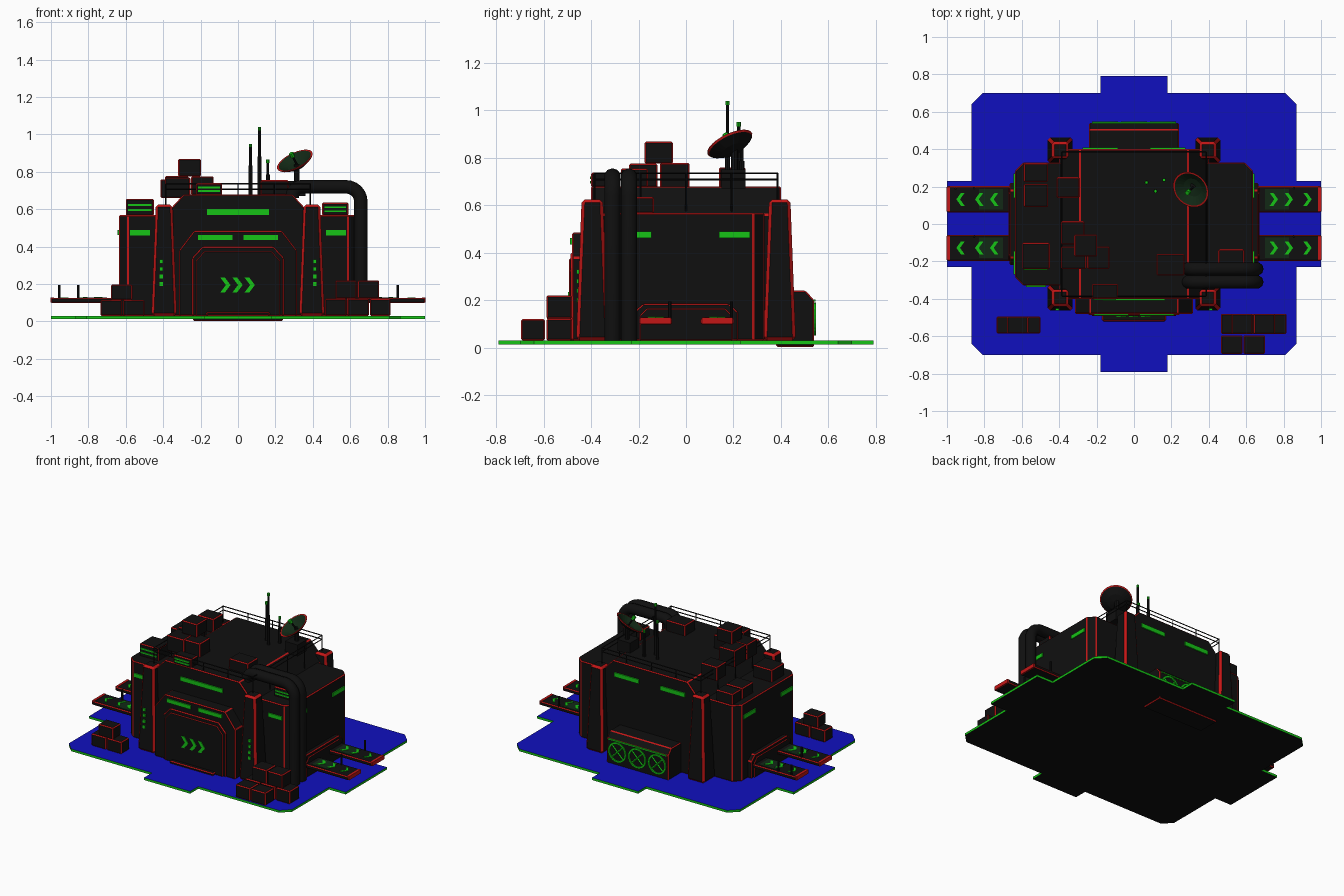
import bpy, bmesh, math
from mathutils import Vector, Matrix

if "Cube" in bpy.data.objects:
    bpy.data.objects.remove(bpy.data.objects["Cube"])


def material(name, rgb):
    m = bpy.data.materials.new(name)
    m.diffuse_color = (*rgb, 1)
    m.use_nodes = True
    m.node_tree.nodes["Principled BSDF"].inputs["Base Color"].default_value = m.diffuse_color
    return m


BLACK = material("black", (0.005, 0.005, 0.005))
RED = material("red", (0.55, 0.008, 0.008))
GREEN = material("green", (0.008, 0.55, 0.008))
DARK = material("dark_green", (0.006, 0.022, 0.008))
BLUE = material("blue", (0.005, 0.005, 0.52))


def finish(name, bm, mats, bevel=0.0):
    bmesh.ops.recalc_face_normals(bm, faces=bm.faces[:])
    me = bpy.data.meshes.new(name)
    bm.to_mesh(me)
    bm.free()
    for m in mats:
        me.materials.append(m)
    ob = bpy.data.objects.new(name, me)
    bpy.context.collection.objects.link(ob)
    if bevel:  # coloured edge trim
        mod = ob.modifiers.new("trim", 'BEVEL')
        mod.width, mod.segments, mod.material = bevel, 1, len(mats) - 1
        mod.limit_method, mod.angle_limit = 'ANGLE', math.radians(25)
    return ob


def prism(name, pts, axis, a, b, mats=(BLACK, RED), bevel=0.006):
    """Extrude a 2D outline along an axis from a to b."""
    place = {'x': lambda u, v, w: (w, u, v), 'y': lambda u, v, w: (u, w, v),
             'z': lambda u, v, w: (u, v, w)}[axis]
    bm = bmesh.new()
    lo = [bm.verts.new(place(u, v, a)) for u, v in pts]
    hi = [bm.verts.new(place(u, v, b)) for u, v in pts]
    bm.faces.new(lo)
    bm.faces.new(hi)
    for i in range(len(pts)):
        j = (i + 1) % len(pts)
        bm.faces.new((lo[i], lo[j], hi[j], hi[i]))
    return finish(name, bm, mats, bevel)


def box(name, x0, x1, y0, y1, z0, z1, mats=(BLACK, RED), bevel=0.006):
    return prism(name, [(x0, y0), (x1, y0), (x1, y1), (x0, y1)], 'z', z0, z1, mats, bevel)


def plate(name, x0, x1, y0, y1, z0, z1, mat=GREEN):
    return box(name, x0, x1, y0, y1, z0, z1, (mat,), 0)


def arch(hw, z0, zs, z1, cut):
    return [(-hw, z0), (hw, z0), (hw, zs), (hw - cut, z1), (cut - hw, z1), (-hw, zs)]


def chevron(u, v, h, d, w):
    return [(u, v - h), (u + w, v - h), (u + w + d, v), (u + w, v + h), (u, v + h), (u + d, v)]


def lathe(name, profile, seg_mats, mats, n=24):
    bm = bmesh.new()
    rings = []
    for r, z in profile:
        if r == 0:
            rings.append([bm.verts.new((0, 0, z))] * n)
        else:
            rings.append([bm.verts.new((r * math.cos(k * math.tau / n), r * math.sin(k * math.tau / n), z))
                          for k in range(n)])
    for p in range(len(profile) - 1):
        for k in range(n):
            q = (rings[p][k], rings[p][(k + 1) % n], rings[p + 1][(k + 1) % n], rings[p + 1][k])
            bm.faces.new(list(dict.fromkeys(q))).material_index = seg_mats[p]
    return finish(name, bm, mats)


def rod(name, a, b, r, mat=BLACK, n=8):
    a, b = Vector(a), Vector(b)
    L = (b - a).length
    ob = lathe(name, [(0, 0), (r, 0), (r, L), (0, L)], [0, 0, 0], (mat,), n)
    ob.matrix_world = Matrix.Translation(a) @ (b - a).to_track_quat('Z', 'Y').to_matrix().to_4x4()
    return ob


# ground slab: blue deck, green rim, black underside
quarter = [(1.0, 0.23), (0.87, 0.23), (0.87, 0.64), (0.81, 0.70), (0.18, 0.70), (0.18, 0.79)]
slab_pts = quarter + [(-x, y) for x, y in quarter[::-1]]
slab_pts += [(-x, -y) for x, y in quarter] + [(x, -y) for x, y in quarter[::-1]]
slab = prism("ground_slab", slab_pts, 'z', 0.014, 0.03, (BLACK, GREEN, BLUE), 0)
for p in slab.data.polygons:
    p.material_index = 2 if p.normal.z > 0.5 else 0 if p.normal.z < -0.5 else 1

# main hall
prism("main_hall", [(-0.40, 0.03), (0.40, 0.03), (0.40, 0.56), (0.29, 0.68), (-0.29, 0.68), (-0.40, 0.56)],
      'y', -0.40, 0.40)
plate("front_upper_window", -0.165, 0.165, -0.408, -0.40, 0.57, 0.60)
for s in (-1, 1):
    plate("back_window", s * 0.18 - 0.095, s * 0.18 + 0.095, 0.40, 0.408, 0.57, 0.60)

# entrance portal with nested frames and door
prism("portal", arch(0.315, 0.03, 0.38, 0.485, 0.08), 'y', -0.48, -0.38)
prism("door_frame", arch(0.245, 0.03, 0.34, 0.40, 0.055), 'y', -0.487, -0.47)
prism("door", arch(0.225, 0.03, 0.325, 0.375, 0.045), 'y', -0.493, -0.47, bevel=0.004)
for s in (-1, 1):
    plate("portal_window", s * 0.1225 - 0.0925, s * 0.1225 + 0.0925, -0.488, -0.48, 0.435, 0.462)
for x in (-0.095, -0.03, 0.035):
    prism("door_chevron", chevron(x, 0.195, 0.04, 0.03, 0.025), 'y', -0.498, -0.49, (GREEN,), 0)
box("door_step", -0.17, 0.17, -0.52, -0.48, 0.03, 0.05)

# tapered corner pillars with red edges
for sx in (-1, 1):
    for sy in (-1, 1):
        bm = bmesh.new()
        bmesh.ops.create_cube(bm, size=1)
        for v in bm.verts:
            hw = 0.045 if v.co.z > 0 else 0.068
            v.co = (sx * 0.395 + 2 * hw * v.co.x, sy * 0.395 + 2 * hw * v.co.y,
                    0.625 if v.co.z > 0 else 0.03)
        finish("corner_pillar", bm, (BLACK, RED), 0.014)
    for k in range(4):
        z = 0.20 + 0.04 * k
        plate("pillar_light", sx * 0.41 - 0.01, sx * 0.41 + 0.01, -0.462, -0.45, z - 0.01, z + 0.01)

# side wings with windows, gate frames and docking pads
for s in (-1, 1):
    def sbox(name, x0, x1, *rest, **kw):
        return box(name, min(s * x0, s * x1), max(s * x0, s * x1), *rest, **kw)

    wing = [(0.38, -0.33), (0.59, -0.33), (0.636, -0.285), (0.636, 0.285), (0.59, 0.33), (0.38, 0.33)]
    prism("side_wing", [(s * x, y) for x, y in wing], 'z', 0.03, 0.568)
    sbox("wing_front_window", 0.47, 0.577, -0.338, -0.33, 0.46, 0.488, mats=(GREEN,), bevel=0)
    for y0, y1 in ((-0.27, -0.145), (0.14, 0.27)):
        sbox("wing_side_window", 0.635, 0.643, y0, y1, 0.462, 0.49, mats=(GREEN,), bevel=0)
    prism("gate_frame", arch(0.22, 0.03, 0.15, 0.185, 0.04), 'x', *sorted((s * 0.62, s * 0.665)))
    prism("gate", arch(0.195, 0.03, 0.135, 0.165, 0.03), 'x', *sorted((s * 0.63, s * 0.672)), bevel=0.004)
    for y in (-0.128, 0.132):
        sbox("docking_pad", 0.66, 1.0, y - 0.07, y + 0.07, 0.098, 0.125)
        sbox("pad_end_trim", 0.985, 1.002, y - 0.065, y + 0.065, 0.10, 0.127, mats=(RED,), bevel=0)
        sbox("pad_panel", 0.70, 0.83, y - 0.055, y + 0.055, 0.124, 0.128, mats=(DARK,), bevel=0)
        for x in (0.725, 0.805, 0.905):
            pts = [(s * u, v) for u, v in chevron(x, y, 0.035, 0.025, 0.02)]
            prism("pad_chevron", pts, 'z', 0.127, 0.131, (GREEN,), 0)
        rod("pad_post", (s * 0.855, y + 0.06, 0.12), (s * 0.855, y + 0.06, 0.195), 0.007)
rod("pad_post", (-0.955, 0.19, 0.12), (-0.955, 0.19, 0.195), 0.007)

# rear fan housing with three fans
prism("fan_housing", [(0.38, 0.003), (0.54, 0.003), (0.54, 0.20), (0.505, 0.24), (0.38, 0.24)], 'x', -0.24, 0.24)
plate("fan_light_strip", -0.225, 0.225, 0.538, 0.546, 0.195, 0.203)
for x in (-0.155, 0, 0.155):
    ring = lathe("fan_ring", [(0.058, 0), (0.07, 0), (0.07, 0.008), (0.058, 0.008), (0.058, 0)], [0] * 4, (GREEN,))
    ring.matrix_world = Matrix.Translation((x, 0.54, 0.12)) @ Matrix.Rotation(-math.pi / 2, 4, 'X')
    for sgn in (-1, 1):
        d = 0.043
        rod("fan_blade", (x - d, 0.541, 0.12 - sgn * d), (x + d, 0.541, 0.12 + sgn * d), 0.006, GREEN, 4)

# vent boxes with green stripes
for x0, x1, y0, y1, z0, z1 in ((-0.60, -0.45, -0.24, -0.10, 0.565, 0.655), (0.45, 0.59, -0.245, -0.135, 0.565, 0.635),
                               (-0.225, -0.085, -0.40, -0.32, 0.675, 0.738)):
    box("vent_unit", x0, x1, y0, y1, z0, z1)
    for k in (0.35, 0.65):
        z = z0 + (z1 - z0) * k
        plate("vent_stripe", x0 + 0.012, x1 - 0.012, y0 - 0.005, y0 + 0.002, z - 0.005, z + 0.005)

# crates on roof, wing and ground: x0, x1, y0, y1, z0, z1
crates = [(-0.39, -0.265, -0.11, 0.015, 0.66, 0.778), (-0.39, -0.255, -0.24, -0.12, 0.66, 0.77),
          (-0.25, -0.13, -0.24, -0.12, 0.675, 0.775), (-0.32, -0.198, -0.175, -0.055, 0.775, 0.868),
          (-0.415, -0.29, 0.14, 0.25, 0.66, 0.76), (0.12, 0.27, -0.275, -0.16, 0.675, 0.755),
          (-0.59, -0.46, 0.225, 0.325, 0.565, 0.645), (-0.59, -0.46, 0.09, 0.215, 0.565, 0.645),
          (-0.735, -0.62, -0.585, -0.495, 0.03, 0.115), (-0.615, -0.50, -0.585, -0.495, 0.03, 0.115),
          (-0.68, -0.565, -0.585, -0.495, 0.115, 0.197), (0.465, 0.58, -0.695, -0.595, 0.03, 0.12),
          (0.585, 0.70, -0.695, -0.595, 0.03, 0.12), (0.465, 0.58, -0.588, -0.48, 0.03, 0.122),
          (0.585, 0.70, -0.588, -0.48, 0.03, 0.122), (0.705, 0.815, -0.588, -0.48, 0.03, 0.122),
          (0.52, 0.633, -0.588, -0.48, 0.122, 0.22), (0.64, 0.755, -0.588, -0.48, 0.122, 0.22)]
for c in crates:
    box("crate", *c)

# twin pipes from roof down to the ground
for y in (-0.24, -0.31):
    path = [(0.29, 0.66)]
    for cx, cz, a0, a1, r in ((0.34, 0.67, 180, 90, 0.05), (0.577, 0.64, 90, 0, 0.08)):
        path += [(cx + r * math.cos(math.radians(a0 + (a1 - a0) * k / 6)),
                  cz + r * math.sin(math.radians(a0 + (a1 - a0) * k / 6))) for k in range(7)]
    path.append((0.657, 0.03))
    cu = bpy.data.curves.new("pipe", 'CURVE')
    cu.dimensions, cu.bevel_depth, cu.bevel_resolution, cu.use_fill_caps = '3D', 0.036, 3, True
    sp = cu.splines.new('POLY')
    sp.points.add(len(path) - 1)
    for pt, (x, z) in zip(sp.points, path):
        pt.co = (x, y, z, 1)
    cu.materials.append(BLACK)
    bpy.context.collection.objects.link(bpy.data.objects.new("pipe", cu))

# roof railing
R = 0.385
corners = [(-R, -R), (R, -R), (R, R), (-R, R)]
for (xa, ya), (xb, yb) in zip(corners, corners[1:] + corners[:1]):
    for z in (0.708, 0.735):
        rod("rail", (xa, ya, z), (xb, yb, z), 0.004, BLACK, 4)
    for k in range(4):
        x, y = xa + (xb - xa) * k / 4, ya + (yb - ya) * k / 4
        rod("rail_post", (x, y, 0.57 if abs(x) > 0.3 else 0.67), (x, y, 0.737), 0.004, BLACK, 4)

# antennas with green tips
for x, y, z in ((0.115, 0.175, 1.04), (0.067, 0.222, 0.95), (0.16, 0.235, 0.865)):
    rod("antenna_base", (x, y, 0.67), (x, y, 0.69 + (z - 0.69) * 0.55), 0.011)
    rod("antenna_mast", (x, y, 0.67), (x, y, z - 0.015), 0.007)
    rod("antenna_tip", (x, y, z - 0.018), (x, y, z), 0.009, GREEN)

# satellite dish
box("dish_base", 0.26, 0.36, 0.15, 0.25, 0.67, 0.75, (BLACK,), 0)
rod("dish_mast", (0.315, 0.205, 0.70), (0.315, 0.205, 0.84), 0.015)
dish = lathe("dish", [(0, 0), (0.055, 0.012), (0.098, 0.038), (0.104, 0.046), (0.094, 0.046), (0.052, 0.02), (0, 0.01)],
             [0, 0, 1, 1, 2, 2], (BLACK, RED, DARK))
normal = Vector((-0.40, -0.40, 0.82)).normalized()
centre = Vector((0.322, 0.203, 0.822))
dish.matrix_world = Matrix.Translation(centre) @ normal.to_track_quat('Z', 'Y').to_matrix().to_4x4()
rod("dish_feed", centre, centre + normal * 0.08, 0.006)
rod("dish_feed_tip", centre + normal * 0.07, centre + normal * 0.095, 0.013, GREEN)
